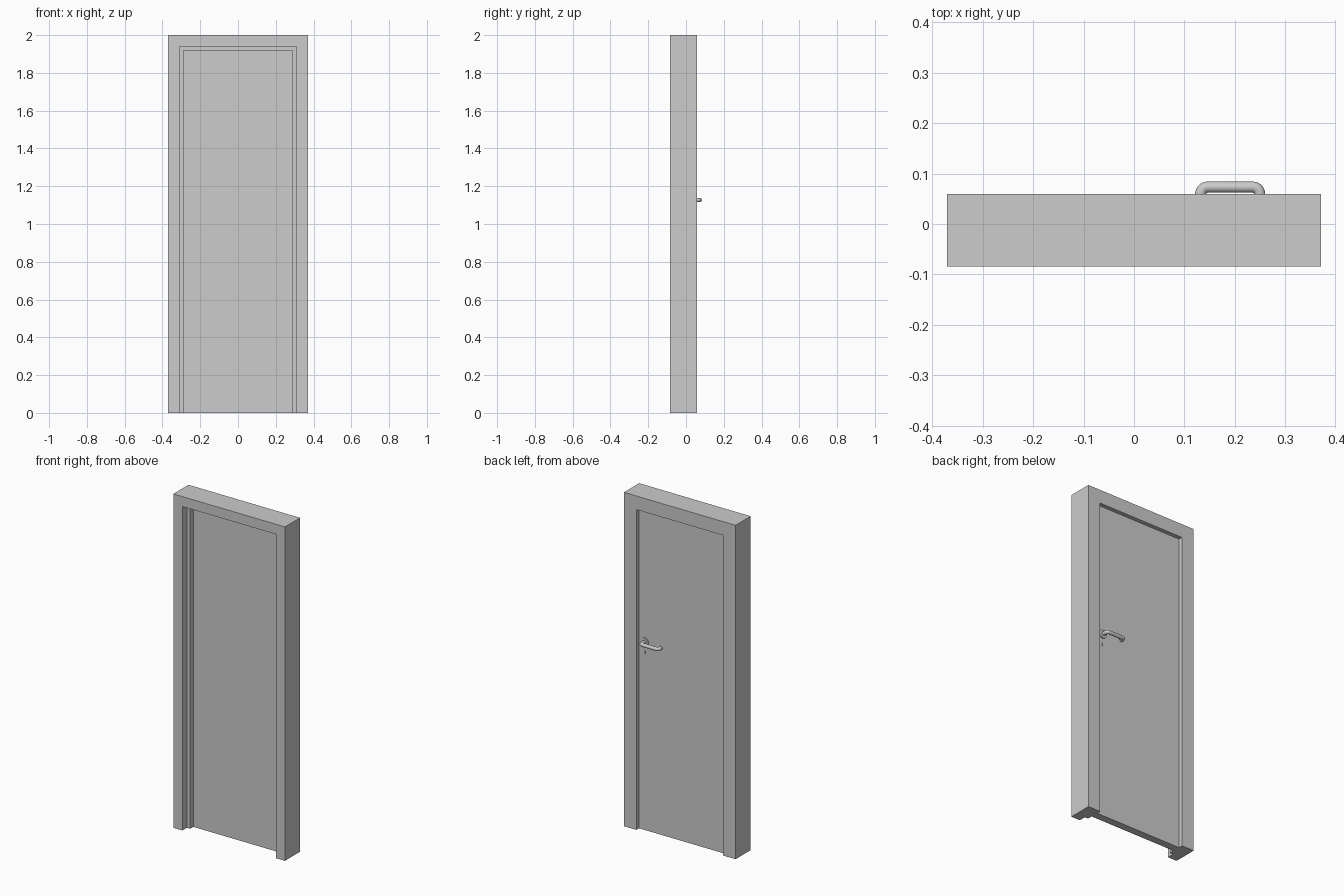
import bpy, bmesh, math
from mathutils import Vector

cube = bpy.data.objects.get("Cube")
if cube:
    bpy.data.objects.remove(cube, do_unlink=True)

W, H = 0.37, 2.0              # half width and height of the frame
FRONT, BACK = -0.084, 0.059   # frame depth
DOOR_FRONT, DOOR_BACK = -0.012, 0.034
INSET = 0.082                 # frame thickness around the door leaf
HX, HZ = 0.249, 1.127         # handle spindle

grey = bpy.data.materials.new("light grey")
grey.use_nodes = True
colour = (0.604, 0.604, 0.604, 1)
grey.diffuse_color = colour
grey.node_tree.nodes["Principled BSDF"].inputs["Base Color"].default_value = colour


def make(name, bm, smooth=False):
    bmesh.ops.recalc_face_normals(bm, faces=bm.faces)
    me = bpy.data.meshes.new(name)
    bm.to_mesh(me)
    bm.free()
    me.materials.append(grey)
    ob = bpy.data.objects.new(name, me)
    bpy.context.collection.objects.link(ob)
    if smooth:
        bpy.ops.object.select_all(action='DESELECT')
        ob.select_set(True)
        bpy.context.view_layer.objects.active = ob
        bpy.ops.object.shade_smooth_by_angle(angle=math.radians(40))
    return ob


def loft(bm, rings):
    """Join closed rings of points into a capped solid."""
    loops = [[bm.verts.new(p) for p in ring] for ring in rings]
    n = len(loops[0])
    for a, b in zip(loops, loops[1:]):
        for i in range(n):
            j = (i + 1) % n
            bm.faces.new((a[i], a[j], b[j], b[i]))
    bm.faces.new(loops[0])
    bm.faces.new(loops[-1])


def box(name, x0, x1, y0, y1, z0, z1):
    bm = bmesh.new()
    loft(bm, [[(x0, y0, z), (x1, y0, z), (x1, y1, z), (x0, y1, z)] for z in (z0, z1)])
    return make(name, bm)


def disc(name, x, z, radius, y0, y1, stretch=1.0, sides=32):
    bm = bmesh.new()
    angles = [2 * math.pi * i / sides for i in range(sides)]
    loft(bm, [[(x + radius * math.cos(a), y, z + stretch * radius * math.sin(a))
               for a in angles] for y in (y0, y1)])
    return make(name, bm, True)


# Door frame: stepped profile (inset, y) swept with mitred corners around three sides
profile = [(0, FRONT), (0.06, FRONT), (0.06, -0.042),
           (INSET, -0.042), (INSET, BACK), (0, BACK)]
bm = bmesh.new()
loft(bm, [[(s * (W - d), y, (H - d) if top else 0) for d, y in profile]
          for s, top in ((-1, 0), (-1, 1), (1, 1), (1, 0))])
make("door_frame", bm)

# Door leaf
box("door_leaf", -W + INSET, W - INSET, DOOR_FRONT, DOOR_BACK, 0, H - INSET)

# Lever handle: round tube along a path with rounded corners and a returned end
R, BEND = 0.011, 0.014
y_out = 0.084 - R
x_end = 0.132
path = [(HX, DOOR_BACK)]
for cx, start in ((HX - BEND, 0), (x_end + BEND, 90)):
    for i in range(9):
        a = math.radians(start + i * 90 / 8)
        path.append((cx + BEND * math.cos(a), y_out - BEND + BEND * math.sin(a)))
path.append((x_end, 0.05))
path = [Vector((x, y, HZ)) for x, y in path]
up = Vector((0, 0, 1))
rings = []
for i, p in enumerate(path):
    t = (path[min(i + 1, len(path) - 1)] - path[max(i - 1, 0)]).normalized()
    side = t.cross(up)
    rings.append([p + R * (math.cos(a) * side + math.sin(a) * up)
                  for a in (2 * math.pi * k / 20 for k in range(20))])
bm = bmesh.new()
loft(bm, rings)
make("lever_handle", bm, True)

# Round rosette behind the lever and a keyhole plate below it
disc("handle_rosette", HX, HZ, 0.025, DOOR_BACK - 0.002, DOOR_BACK + 0.006)
disc("keyhole_plate", HX, HZ - 0.063, 0.005, DOOR_BACK - 0.002, DOOR_BACK + 0.004, 2.0)
